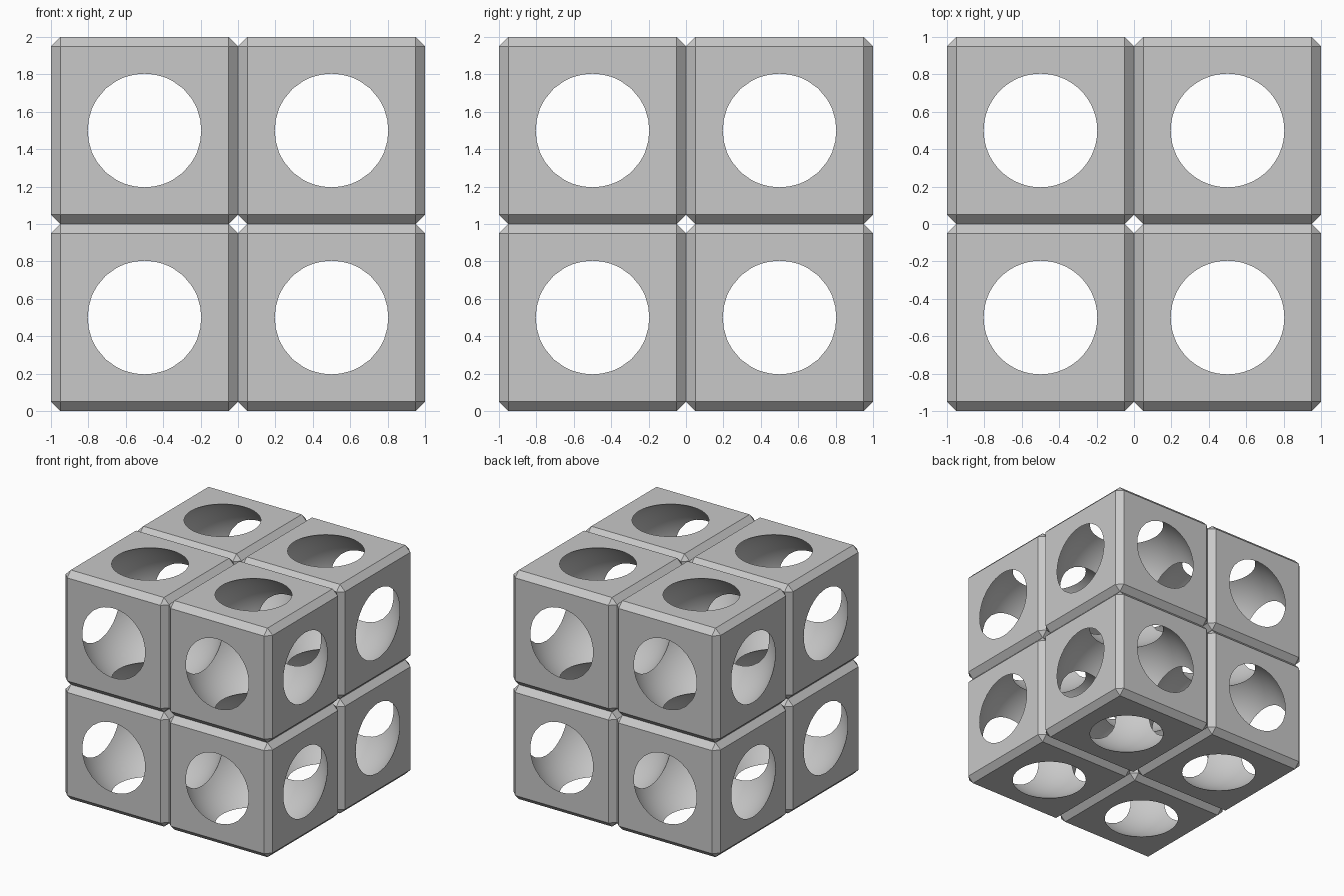
import bpy
import math
from itertools import product

default = bpy.data.objects.get("Cube")
if default:
    bpy.data.objects.remove(default, do_unlink=True)

CHAMFER = 0.05
HOLE_RADIUS = 0.305
HOLLOW_RADIUS = math.hypot(0.5, HOLE_RADIUS)

grey = bpy.data.materials.new("light grey")
grey.use_nodes = True
colour = (0.58, 0.58, 0.58, 1)
grey.diffuse_color = colour
grey.node_tree.nodes["Principled BSDF"].inputs["Base Color"].default_value = colour

# Spherical cutter, wider than the cube so it opens a round hole in every side
bpy.ops.mesh.primitive_uv_sphere_add(segments=64, ring_count=32, radius=HOLLOW_RADIUS)
cutter = bpy.context.object
cutter.name = "hollow_cutter"
cutter.hide_render = True
cutter.data.materials.append(grey)
bpy.ops.object.shade_smooth()

# One chamfered cube, hollowed by the sphere
bpy.ops.mesh.primitive_cube_add(size=1)
block = bpy.context.object
block.name = "hollow_block"
block.data.materials.append(grey)
bevel = block.modifiers.new("chamfer", "BEVEL")
bevel.width = CHAMFER
bevel.segments = 1
hollow = block.modifiers.new("hollow", "BOOLEAN")
hollow.operation = "DIFFERENCE"
hollow.solver = "EXACT"
hollow.object = cutter
for name in ("chamfer", "hollow"):
    bpy.ops.object.modifier_apply(modifier=name)
bpy.ops.object.shade_smooth_by_angle(angle=math.radians(30))
bpy.data.objects.remove(cutter, do_unlink=True)

mesh = block.data
bpy.data.objects.remove(block, do_unlink=True)

# Eight blocks stacked two by two by two
for x, y, z in product((-0.5, 0.5), repeat=3):
    name = "_".join(("lower" if z < 0 else "upper",
                     "front" if y < 0 else "back",
                     "right" if x < 0 else "left", "block"))
    part = bpy.data.objects.new(name, mesh)
    part.location = (x, y, z + 1)
    bpy.context.collection.objects.link(part)
